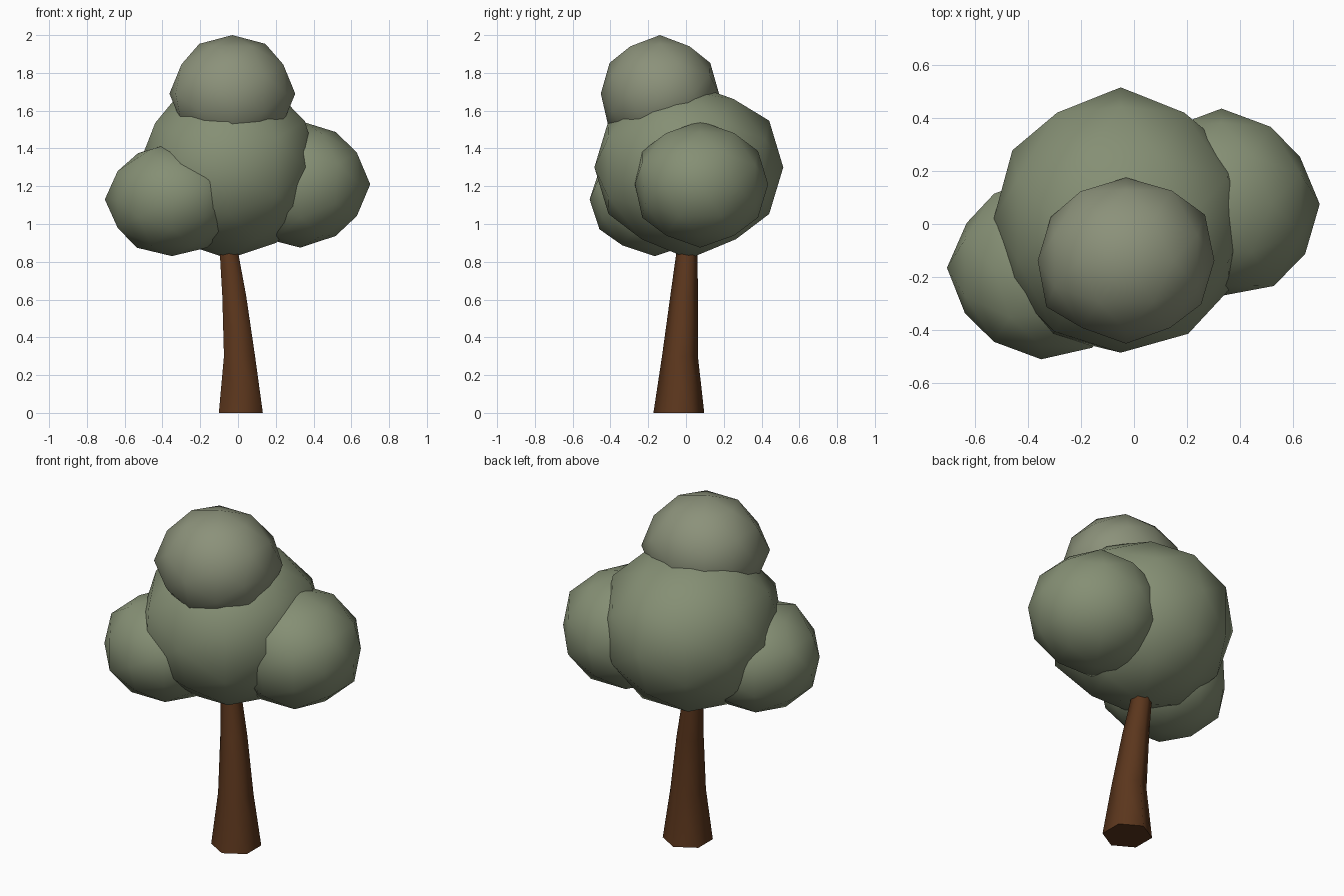
import bpy, bmesh, math
from itertools import product
from mathutils import Vector

if "Cube" in bpy.data.objects:
    bpy.data.objects.remove(bpy.data.objects["Cube"])


def material(name, rgb):
    m = bpy.data.materials.new(name)
    m.diffuse_color = (*rgb, 1)
    m.use_nodes = True
    m.node_tree.nodes["Principled BSDF"].inputs["Base Color"].default_value = m.diffuse_color
    return m


def finish(name, bm, mat, angle):
    bmesh.ops.recalc_face_normals(bm, faces=bm.faces)
    mesh = bpy.data.meshes.new(name)
    bm.to_mesh(mesh)
    bm.free()
    mesh.materials.append(mat)
    ob = bpy.data.objects.new(name, mesh)
    bpy.context.collection.objects.link(ob)
    bpy.ops.object.select_all(action='DESELECT')
    ob.select_set(True)
    bpy.context.view_layer.objects.active = ob
    bpy.ops.object.shade_smooth_by_angle(angle=math.radians(angle))


def leaf_ball(name, centre, radii, mat, lumps=()):
    """Once-subdivided icosahedron with vertices on the main axes;
    lumps = (direction, factor) pushes the nearest vertex in or out."""
    t = (1 + math.sqrt(5)) / 2
    pts = set()
    for base in ((1, 0, t), (2 * t, 0, 0), (1, t, t * t)):
        for k in range(3):
            p = base[k:] + base[:k]
            for s in product((-1, 1), repeat=3):
                v = Vector(a * b for a, b in zip(p, s)).normalized()
                pts.add(tuple(round(c, 5) + 0.0 for c in v))
    bm = bmesh.new()
    for p in sorted(pts):
        bm.verts.new(p)
    bmesh.ops.convex_hull(bm, input=bm.verts[:])
    for d, f in lumps:
        max(bm.verts, key=lambda v: v.co.normalized().dot(Vector(d))).co *= f
    for v in bm.verts:
        v.co = [c + a * r for c, a, r in zip(centre, v.co, radii)]
    finish(name, bm, mat, 80)


green = material("leaf_green", (0.235, 0.275, 0.175))
pale = material("leaf_pale_green", (0.26, 0.285, 0.195))
brown = material("bark_brown", (0.105, 0.037, 0.012))

# Foliage clumps
leaf_ball("foliage_main", (-0.05, 0.015, 1.30), (0.48, 0.50, 0.47), green, [
    ((.5, -.81, .31), 1.06), ((.5, -.81, -.31), 1.06),
    ((-.5, -.81, .31), 1.04), ((-.5, -.81, -.31), 1.08),
    ((.31, .5, .81), .95), ((-.31, .5, .81), .95),
    ((0, 0, 1), .95), ((0, 0, -1), 1.03),
    ((.81, .31, .5), 1.04), ((.81, -.31, .5), 1.04)])
leaf_ball("foliage_left", (-0.35, -0.165, 1.13), (0.355, 0.345, 0.30), green, [
    ((-.85, .53, 0), .93), ((-.85, -.53, 0), .95), ((-.53, 0, .85), .96),
    ((-.31, -.5, .81), 1.08), ((.5, -.81, .31), 1.08)])
leaf_ball("foliage_right", (0.33, 0.075, 1.21), (0.37, 0.36, 0.335), green, [
    ((.85, .53, 0), .94), ((0, -1, 0), .96), ((.5, -.81, .31), 1.06),
    ((.53, 0, .85), .97), ((.53, 0, -.85), .96)])
leaf_ball("foliage_top", (-0.03, -0.138, 1.69), (0.333, 0.313, 0.31), pale, [
    ((.85, .53, 0), 1.05), ((.5, .81, .31), 1.04), ((-.5, .81, .31), 1.03),
    ((-.85, -.53, 0), 1.06), ((0, -.85, -.53), 1.03)])

# Six-sided leaning trunk: x, y, z, radius of each ring
rings = [(0.015, -0.038, 0.0, 0.1345), (0.008, -0.032, 0.30, 0.095),
         (-0.02, -0.01, 0.62, 0.073), (-0.048, 0.005, 0.85, 0.056),
         (-0.06, 0.012, 1.0, 0.05)]
bm = bmesh.new()
loops = [[bm.verts.new((x + r * math.sin(i * math.pi / 3),
                        y + r * math.cos(i * math.pi / 3), z))
          for i in range(6)] for x, y, z, r in rings]
for a, b in zip(loops, loops[1:]):
    for i in range(6):
        j = (i + 1) % 6
        bm.faces.new((a[i], a[j], b[j], b[i]))
bm.faces.new(loops[0])
bm.faces.new(loops[-1])
finish("trunk", bm, brown, 70)
